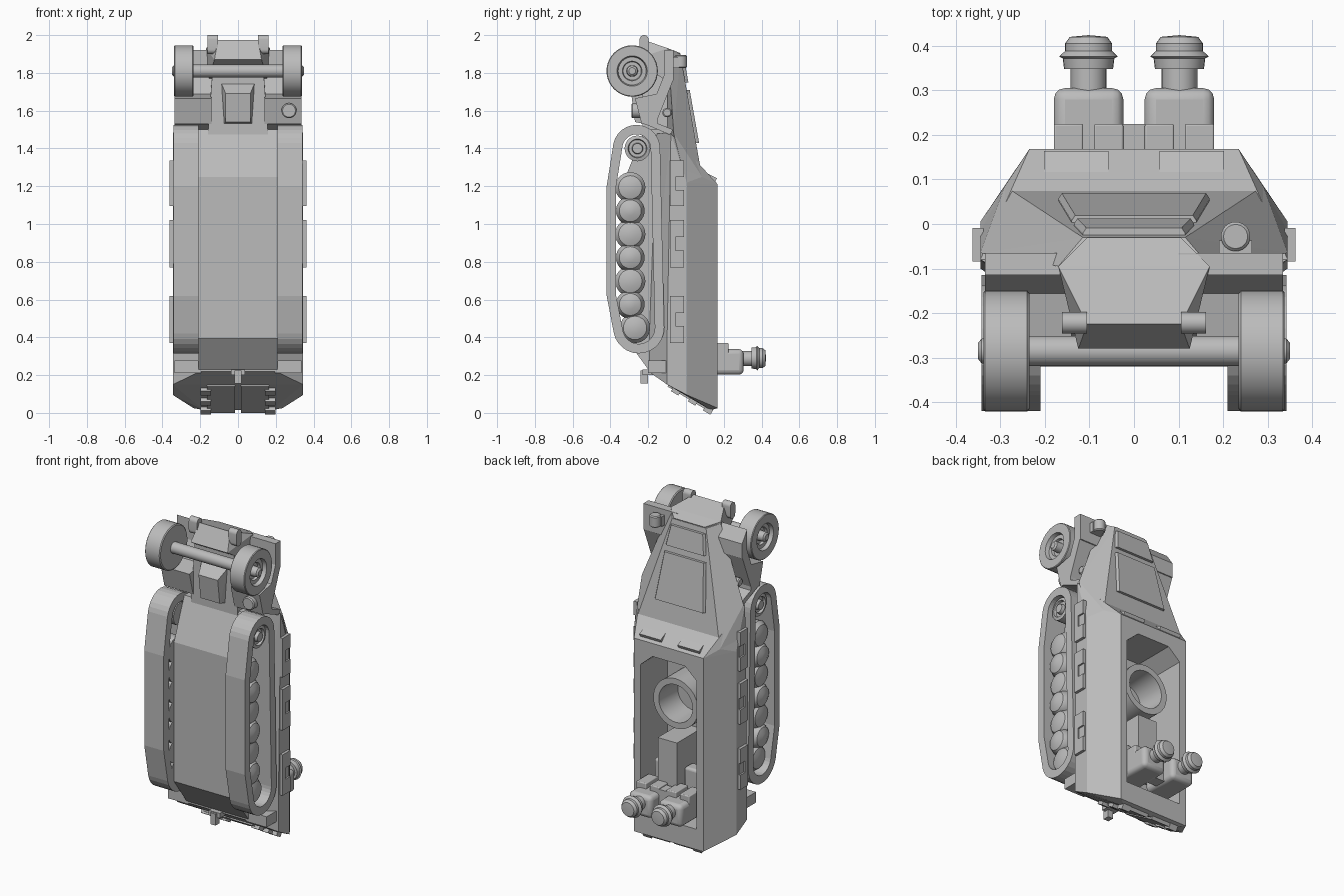
import bpy, bmesh, math
from mathutils import Matrix, Vector

old = bpy.data.objects.get("Cube")
if old:
    bpy.data.objects.remove(old, do_unlink=True)

grey = bpy.data.materials.new("hull grey")
grey.use_nodes = True
grey.diffuse_color = (0.5, 0.5, 0.5, 1)
grey.node_tree.nodes["Principled BSDF"].inputs["Base Color"].default_value = (0.5, 0.5, 0.5, 1)
BOTH = (-1, 1)


def finish(name, bm, smooth=False, bevel=0):
    bmesh.ops.recalc_face_normals(bm, faces=bm.faces)
    mesh = bpy.data.meshes.new(name)
    bm.to_mesh(mesh)
    bm.free()
    mesh.materials.append(grey)
    ob = bpy.data.objects.new(name, mesh)
    bpy.context.collection.objects.link(ob)
    if bevel:
        mod = ob.modifiers.new("soft_edges", "BEVEL")
        mod.width, mod.segments = bevel, 3
    if smooth:
        bpy.ops.object.select_all(action="DESELECT")
        ob.select_set(True)
        bpy.context.view_layer.objects.active = ob
        bpy.ops.object.shade_smooth_by_angle(angle=math.radians(35))
    return ob


def solid(name, points, mirror=False, **kw):
    """Convex solid around points, optionally mirrored across x."""
    bm = bmesh.new()
    for x, y, z in points:
        bm.verts.new((x, y, z))
        if mirror:
            bm.verts.new((-x, y, z))
    res = bmesh.ops.convex_hull(bm, input=bm.verts)
    junk = [g for g in res["geom_interior"] + res["geom_unused"] if isinstance(g, bmesh.types.BMVert)]
    bmesh.ops.delete(bm, geom=list(set(junk)), context="VERTS")
    bmesh.ops.dissolve_limit(bm, angle_limit=0.01, verts=bm.verts, edges=bm.edges)
    return finish(name, bm, **kw)


def slab(name, x0, x1, profile, **kw):
    """Convex y-z profile extruded along x."""
    return solid(name, [(x, y, z) for x in (x0, x1) for y, z in profile], **kw)


def arc(cy, cz, r, steps=28):
    return [(cy + r * math.cos(math.tau * k / steps), cz + r * math.sin(math.tau * k / steps)) for k in range(steps)]


def box(name, center, size, tilt=0, **kw):
    bm = bmesh.new()
    mat = Matrix.Translation(center) @ Matrix.Rotation(tilt, 4, "X") @ Matrix.Diagonal((*size, 1))
    bmesh.ops.create_cube(bm, size=1, matrix=mat)
    return finish(name, bm, **kw)


def lathe(name, center, axis, profile, steps=32):
    """Spin (radius, height) points around an axis."""
    bm = bmesh.new()
    vs = [bm.verts.new((r, 0, h)) for r, h in profile]
    es = [bm.edges.new(p) for p in zip(vs, vs[1:])]
    bmesh.ops.spin(bm, geom=vs + es, cent=(0, 0, 0), axis=(0, 0, 1), angle=math.tau, steps=steps)
    bmesh.ops.remove_doubles(bm, verts=bm.verts, dist=1e-4)
    rot = Vector(axis).to_track_quat("Z", "Y").to_matrix().to_4x4()
    bmesh.ops.transform(bm, matrix=Matrix.Translation(center) @ rot, verts=bm.verts)
    return finish(name, bm, smooth=True)


def rod(name, center, axis, r, length, soft=0.006):
    h = length / 2
    return lathe(name, center, axis, [(0, -h), (r - soft, -h), (r, -h + soft),
                                      (r, h - soft), (r - soft, h), (0, h)], 24)


def cut(ob, cutter):
    cutter.hide_render = True
    mod = ob.modifiers.new("opening", "BOOLEAN")
    mod.operation, mod.object, mod.solver = "DIFFERENCE", cutter, "EXACT"
    bpy.context.view_layer.update()
    done = bpy.data.meshes.new_from_object(ob.evaluated_get(bpy.context.evaluated_depsgraph_get()))
    ob.modifiers.clear()
    ob.data = done
    bpy.data.objects.remove(cutter, do_unlink=True)


# Armoured body with open crew compartment
body = solid("body", [(.235, .168, .025), (.18, .13, .015), (.345, .005, .095), (.345, -.1, .15), (.2, -.2, .22),
                      (.235, .168, 1.21), (.29, .085, 1.25), (.345, .005, 1.22), (.345, -.08, 1.48),
                      (.2, -.16, 1.48), (.2, -.2, .4), (.345, -.1, .4)], mirror=True)
cut(body, solid("compartment_cutter", [(x, y, z) for y in (-.09, .3) for x, z in
                                       ((.19, .15), (.19, 1.06), (.11, 1.13))], mirror=True))
slab("belly", -.21, .21, [(-.15, .24), (-.2, .23), (-.21, .32), (-.32, .395), (-.32, 1.25), (-.22, 1.5), (-.12, 1.5)])

# Hood, nose and underside
solid("hood", [(.29, .085, 1.25), (.345, .005, 1.2), (.345, -.065, 1.48), (.115, -.03, 1.9), (.17, -.095, 1.92),
               (.16, -.1, 1.45)], mirror=True)
solid("nose", [(.105, -.03, 1.905), (.17, -.095, 1.93), (.105, -.225, 1.975), (.125, -.28, 1.87),
               (.13, -.2, 1.84), (.16, -.09, 1.75)], mirror=True)
solid("chassis", [(.16, -.08, 1.45), (.16, -.23, 1.47), (.13, -.23, 1.88), (.13, -.08, 1.9)], mirror=True)
solid("gearbox", [(.09, -.22, 1.75), (.065, -.29, 1.69), (.065, -.27, 1.54), (.075, -.22, 1.53)], mirror=True)


def hood_plate(name, z0, z1, w0, w1):
    pts = []
    for z, w in ((z0, w0), (z1, w1)):
        y = .085 - .177 * (z - 1.25)
        pts += [(w, y - .01, z), (w, y + .004, z), (w - .008, y + .016, z)]
    solid(name, pts, mirror=True)


hood_plate("engine_hatch", 1.43, 1.71, .17, .14)
hood_plate("radiator_hatch", 1.75, 1.87, .135, .115)

for s in BOTH:
    # Fender plates, the sloped guard behind each front wheel and its front step
    top = 1.92 if s > 0 else 1.85
    slab("fender", s * .1, s * .335, [(-.115, 1.74), (-.115, 1.92), (-.065, top), (-.065, 1.76)])
    slab("wheel_guard", s * .14, s * .335, [(-.115, 1.79), (-.065, 1.77), (-.16, 1.53), (-.22, 1.53)])
    slab("guard_floor", s * .14, s * .335, [(-.22, 1.56), (-.22, 1.53), (-.08, 1.47), (-.07, 1.5)])
    slab("guard_step", s * .14, s * .335, [(-.15, 1.69), (-.27, 1.665), (-.235, 1.53), (-.15, 1.52)])
    rod("suspension_pin", (s * .2, -.1, 1.59), (1, 0, 0), .025, .2)
    slab("bumper_pad", s * .105, s * .162, arc(-.222, 1.976, .024) + arc(-.222, 1.924, .024), smooth=True)

    # Front wheels with stepped hubs
    lathe("front_wheel", (0, -.285, 1.81), (s, 0, 0),
          [(0, .235), (.13, .235), (.136, .24), (.136, .334), (.132, .338), (.08, .338), (.074, .315),
           (.052, .315), (.048, .3), (.03, .3), (.028, .342), (.018, .35), (0, .35)], 40)

    # Track band
    def loop(grow):
        pts = [(-.37 - grow, .62), (-.37 - grow, 1.2)]
        return pts + arc(-.262, 1.4, .075 + grow) + arc(-.25, .45, .085 + grow)
    track = slab("track", s * .21, s * .342, loop(.05))
    cut(track, slab("track_cutter", s * .1, s * .4, loop(0)))

    # Track wheels, outer row domed and inner row between them
    dome = [(0, .212), (.072, .212), (.076, .285), (.058, .315), (.025, .328), (0, .33)]
    disc = [(0, .212), (.076, .212), (.08, .28), (.062, .305), (.03, .315), (0, .316)]
    for i in range(7):
        lathe("road_wheel", (0, -.295 + (.025 if i == 0 else 0), .45 + i * .124), (s, 0, 0),
              dome if i % 2 else disc, 28)
    lathe("drive_sprocket", (0, -.257, 1.4), (s, 0, 0),
          [(0, .21), (.068, .21), (.068, .32), (.05, .325), (.046, .31), (.03, .31), (.026, .33), (0, .33)], 28)

    # Stowage panels on the body sides
    for z, h in ((.495, .25), (.895, .25), (1.215, .24)):
        panel = box("side_panel", (s * .35, -.047, z), (.024, .075, h))
        cut(panel, box("panel_cutter", (s * .362, -.03, z), (.02, .05, .07)))

    # Vision hatches, rear doors, hinges and mud guards
    box("vision_hatch", (s * .13, .129, 1.243), (.145, .062, .03), -.46)
    box("rear_door", (s * .09, .025, .083), (.15, .27, .03), -.54)
    for y in (-.05, .04, .12):
        box("door_hinge", (s * .17, y, .115 - .6 * (y + .04)), (.055, .045, .04), -.54)
    box("mud_guard", (s * .265, -.15, .245), (.14, .1, .065))

box("tow_bracket", (0, -.2, .215), (.075, .06, .03))
box("tow_hook", (0, -.222, .19), (.035, .04, .07))
rod("front_axle", (0, -.285, 1.81), (1, 0, 0), .034, .5)

# Siren and muffler, on one side only
rod("siren", (.228, -.028, 1.86), (0, 0, 1), .033, .07)
box("siren_base", (.228, -.052, 1.855), (.074, .03, .06))
rod("muffler", (.27, -.257, 1.6), (0, 1, 0), .04, .065)

# Compartment fittings
lathe("gun_ring", (0, 0, .845), (0, 1, 0), [(0, -.1), (.15, -.1), (.152, .1), (.115, .1), (.105, -.07), (0, -.07)], 40)
box("ammo_box", (.025, .02, .47), (.13, .25, .32))
box("bench_back", (0, .19, .285), (.1, .07, .15))

# Two seated crew members
for s in BOTH:
    x = s * .102
    box("crew_torso", (x, .185, .27), (.156, .24, .135), bevel=.025, smooth=True)
    for side in BOTH:
        box("crew_arm", (x + side * .045, .165, .33), (.066, .12, .08), bevel=.005, smooth=True)
    box("crew_legs", (x, .04, .38), (.12, .08, .16), bevel=.015, smooth=True)
    rod("crew_head", (x, .33, .287), (0, 1, 0), .04, .1)
    lathe("crew_helmet", (x, 0, .29), (0, 1, 0),
          [(0, .348), (.055, .348), (.058, .372), (.066, .376), (.053, .388), (.053, .405), (.042, .42), (0, .424)], 28)
